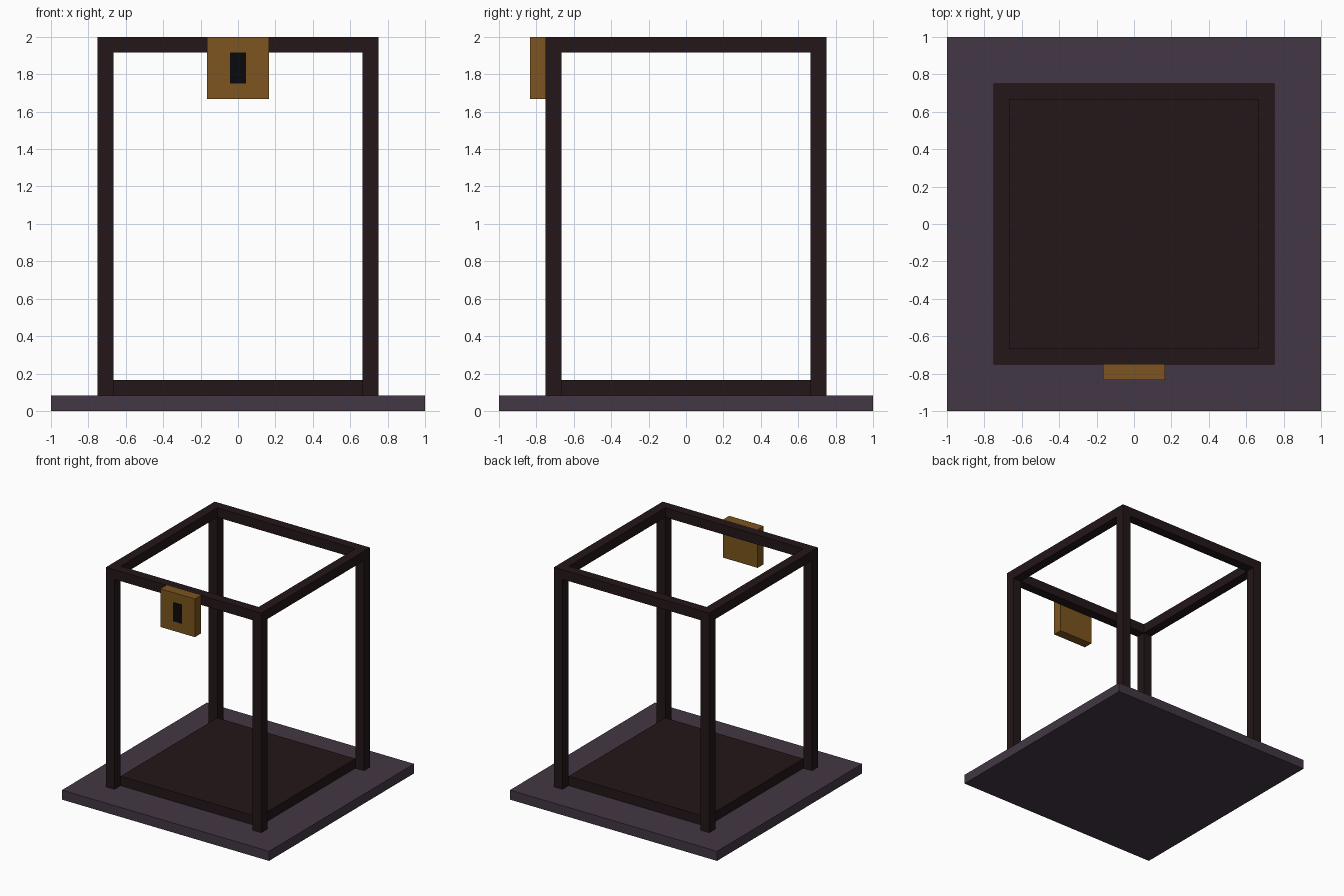
import bpy
import bmesh

if "Cube" in bpy.data.objects:
    bpy.data.objects.remove(bpy.data.objects["Cube"])

U = 1 / 12          # beam thickness, the module for the whole design
OUT = 9 * U         # outer half width of the frame
INN = 8 * U         # inner half width of the frame


def material(name, rgb):
    mat = bpy.data.materials.new(name)
    mat.diffuse_color = (*rgb, 1)
    mat.use_nodes = True
    mat.node_tree.nodes["Principled BSDF"].inputs["Base Color"].default_value = mat.diffuse_color
    return mat


SLATE = material("slate", (0.055, 0.038, 0.058))
IRON = material("dark_iron", (0.017, 0.008, 0.009))
BRASS = material("brass", (0.2, 0.09, 0.013))
BLACK = material("black", (0.003, 0.003, 0.004))


def box(name, lo, hi, mat):
    """Axis-aligned box between two corners."""
    bm = bmesh.new()
    bmesh.ops.create_cube(bm, size=1)
    for v in bm.verts:
        v.co = [(a + b) / 2 + c * (b - a) for a, b, c in zip(lo, hi, v.co)]
    mesh = bpy.data.meshes.new(name)
    bm.to_mesh(mesh)
    bm.free()
    mesh.materials.append(mat)
    obj = bpy.data.objects.new(name, mesh)
    bpy.context.collection.objects.link(obj)
    return obj


# Base slab and raised floor between the posts
box("base_slab", (-1, -1, 0), (1, 1, U), SLATE)
box("cage_floor", (-INN, -INN, U), (INN, INN, 2 * U), IRON)

# Corner posts
for side, x in (("left", -OUT), ("right", INN)):
    for end, y in (("front", -OUT), ("back", INN)):
        box(f"{end}_{side}_post", (x, y, U), (x + U, y + U, 2), IRON)

# Top rails between the posts
for name_x, name_y, p in (("left", "front", -OUT), ("right", "back", INN)):
    box(f"{name_y}_top_rail", (-INN, p, 2 - U), (INN, p + U, 2), IRON)
    box(f"{name_x}_top_rail", (p, -INN, 2 - U), (p + U, INN, 2), IRON)

# Lock block hung on the front rail, with its keyhole
box("lock_block", (-2 * U, -10 * U, 2 - 4 * U), (2 * U, -OUT, 2), BRASS)
box("keyhole", (-U / 2, -10 * U - 0.002, 2 - 3 * U), (U / 2, -10 * U + 0.01, 2 - U), BLACK)
